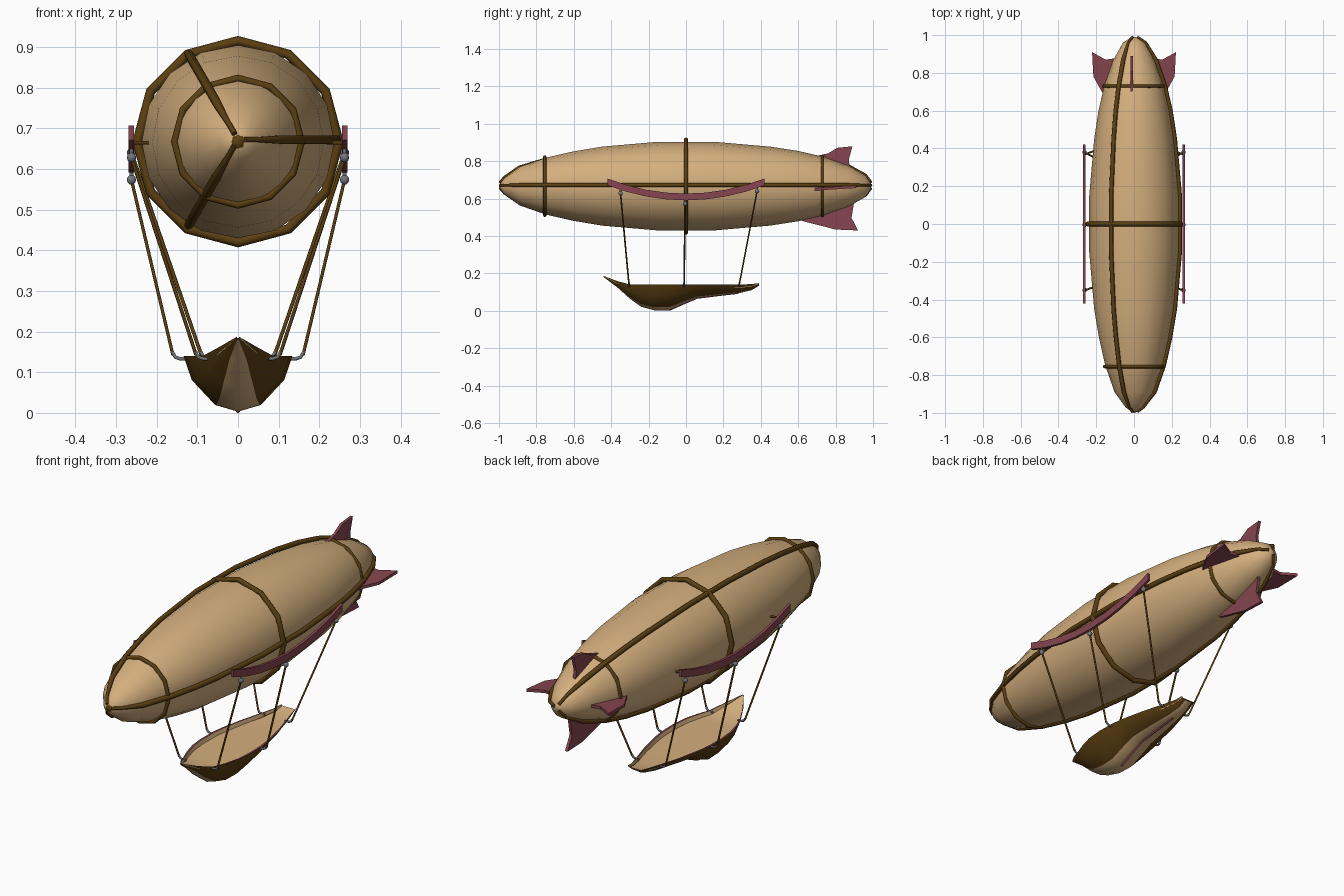
import bpy, bmesh, math
from mathutils import Vector

if "Cube" in bpy.data.objects:
    bpy.data.objects.remove(bpy.data.objects["Cube"])

ZC = 0.667  # height of the envelope axis


def material(name, rgb):
    m = bpy.data.materials.new(name)
    m.diffuse_color = (*rgb, 1)
    m.use_nodes = True
    m.node_tree.nodes["Principled BSDF"].inputs["Base Color"].default_value = m.diffuse_color
    return m


TAN = material("tan canvas", (0.66, 0.43, 0.21))
BROWN = material("dark brown wood", (0.105, 0.05, 0.006))
MAROON = material("maroon", (0.24, 0.06, 0.08))
GREY = material("grey metal", (0.17, 0.18, 0.20))


def smooth(ob, angle):
    bpy.ops.object.select_all(action='DESELECT')
    ob.select_set(True)
    bpy.context.view_layer.objects.active = ob
    bpy.ops.object.shade_smooth_by_angle(angle=math.radians(angle))


def loft(name, rings, mats, rule=lambda j: 0, angle=40):
    """Skin closed sections; rule(j) gives the material of strip j."""
    bm = bmesh.new()
    vs = [[bm.verts.new(p) for p in r] for r in rings]
    n = len(rings[0])
    for a, b in zip(vs, vs[1:]):
        for j in range(n):
            k = (j + 1) % n
            bm.faces.new((a[j], a[k], b[k], b[j])).material_index = rule(j)
    bm.faces.new(vs[0])
    bm.faces.new(vs[-1])
    bmesh.ops.recalc_face_normals(bm, faces=bm.faces)
    me = bpy.data.meshes.new(name)
    bm.to_mesh(me)
    bm.free()
    for m in mats:
        me.materials.append(m)
    ob = bpy.data.objects.new(name, me)
    bpy.context.collection.objects.link(ob)
    smooth(ob, angle)
    return ob


def tube(name, pts, r, mat, radii=None):
    cu = bpy.data.curves.new(name, 'CURVE')
    cu.dimensions = '3D'
    cu.bevel_depth = r
    cu.bevel_resolution = 1
    cu.use_fill_caps = True
    sp = cu.splines.new('POLY')
    sp.points.add(len(pts) - 1)
    for i, p in enumerate(pts):
        sp.points[i].co = (*p, 1)
        sp.points[i].radius = radii[i] if radii else 1
    ob = bpy.data.objects.new(name, cu)
    bpy.context.collection.objects.link(ob)
    cu.materials.append(mat)
    bpy.ops.object.select_all(action='DESELECT')
    ob.select_set(True)
    bpy.context.view_layer.objects.active = ob
    bpy.ops.object.convert(target='MESH')


def ball(name, loc, r, mat):
    bpy.ops.mesh.primitive_uv_sphere_add(segments=10, ring_count=6, radius=r, location=loc)
    ob = bpy.context.object
    ob.name = name
    ob.data.materials.append(mat)
    smooth(ob, 60)


# Envelope
profile = [(-0.995, 0.012), (-0.97, 0.045), (-0.89, 0.103), (-0.75, 0.152), (-0.6, 0.186),
           (-0.45, 0.211), (-0.15, 0.237), (0.15, 0.237), (0.45, 0.211), (0.6, 0.188),
           (0.73, 0.158), (0.87, 0.109), (0.96, 0.058), (0.99, 0.012)]
N = 16
loft("envelope", [[(r * math.cos(math.tau * i / N), y, ZC + r * math.sin(math.tau * i / N))
                   for i in range(N)] for y, r in profile], [TAN], angle=60)

# Lengthwise ribs and nose knob
for k in range(3):
    a = math.radians(120 * k)
    pts = [((r + 0.005) * math.cos(a), y, ZC + 0.005 + (r + 0.005) * math.sin(a)) for y, r in profile]
    tube(f"long_rib_{k + 1}", pts, 0.012, BROWN,
         [0.6 if abs(y) > 0.9 else 1 for y, r in profile])
ball("nose_knob", (0, -0.977, ZC), 0.023, BROWN)

# Hoops
for name, y, r, t in (("front_hoop", -0.755, 0.156, 0.009), ("middle_hoop", 0, 0.248, 0.012),
                      ("rear_hoop", 0.73, 0.159, 0.009)):
    bpy.ops.mesh.primitive_torus_add(major_segments=12, minor_segments=8, major_radius=r,
                                     minor_radius=t, location=(0, y, ZC),
                                     rotation=(math.pi / 2, 0, 0))
    bpy.context.object.name = name
    bpy.context.object.data.materials.append(BROWN)
    smooth(bpy.context.object, 50)

# Tail fins: outlines as (y, distance from axis)
small = [(0.68, 0.13), (0.69, 0.16), (0.76, 0.175), (0.81, 0.205), (0.89, 0.213), (0.87, 0.14), (0.88, 0.08)]
side = [(0.66, 0.14), (0.69, 0.165), (0.78, 0.215), (0.91, 0.222), (0.87, 0.15), (0.88, 0.08)]
large = [(0.61, 0.16), (0.62, 0.186), (0.80, 0.232), (0.92, 0.237), (0.885, 0.17), (0.90, 0.08)]
T = 0.007
loft("top_fin", [[(-0.012 + s * T, y, ZC + d) for y, d in small] for s in (-1, 1)], [MAROON], angle=20)
loft("bottom_fin", [[(s * T, y, ZC - d) for y, d in large] for s in (-1, 1)], [MAROON], angle=20)
for n, sx in (("left", -1), ("right", 1)):
    loft(n + "_fin", [[(sx * d, y, ZC - 0.01 + s * T + (y - 0.8) * 0.06) for y, d in side]
                      for s in (-1, 1)], [MAROON], angle=20)


# Side rails, struts and rigging
def rail_z(y):
    return 0.609 + 0.08 * (y / 0.42) ** 2


for n, sx in (("left", -1), ("right", 1)):
    rings = []
    for i in range(9):
        y = -0.42 + 0.105 * i
        z = rail_z(y)
        rings.append([(sx * 0.256, y, z - 0.018), (sx * 0.269, y, z - 0.018),
                      (sx * 0.269, y, z + 0.018), (sx * 0.256, y, z + 0.018)])
    loft(n + "_rail", rings, [MAROON], angle=20)
    for y in (-0.35, 0.37):
        tube(n + "_rail_strut", [(sx * 0.20, y + 0.02, rail_z(y)), (sx * 0.258, y, rail_z(y))], 0.005, BROWN)
    for yt, zt, yb, xb in ((-0.35, 0.628, -0.305, 0.103), (-0.005, 0.573, -0.01, 0.16),
                           (0.38, 0.64, 0.285, 0.09)):
        ball(n + "_pulley", (sx * 0.262, yt, zt), 0.012, GREY)
        tube(n + "_pulley_link", [(sx * 0.262, yt, zt), (sx * 0.262, yt, zt + 0.03)], 0.005, GREY)
        tube(n + "_rope", [(sx * 0.262, yt, zt), (sx * xb, yb, 0.142)], 0.0045, BROWN)
        tube(n + "_hook", [(sx * (xb + 0.002), yb, 0.15), (sx * (xb - 0.006), yb, 0.137),
                           (sx * (xb - 0.018), yb, 0.133), (sx * (xb - 0.036), yb, 0.133)], 0.005, GREY)

# Gondola: stations as (y, half width, rim height, keel height)
stations = [(-0.44, 0.003, 0.187, 0.180), (-0.37, 0.05, 0.16, 0.128), (-0.30, 0.085, 0.141, 0.065),
            (-0.24, 0.108, 0.14, 0.022), (-0.17, 0.127, 0.14, 0.003), (-0.09, 0.134, 0.14, 0.003),
            (0.0, 0.132, 0.14, 0.043), (0.06, 0.124, 0.14, 0.068), (0.18, 0.098, 0.14, 0.083),
            (0.28, 0.068, 0.141, 0.094), (0.35, 0.047, 0.143, 0.11), (0.39, 0.04, 0.148, 0.135)]


def section(y, w, zr, zb):
    h = zr - zb
    zd = max(zr - 0.018, zb + 0.6 * h)
    right = [(w, zr), (0.85 * w, zb + 0.57 * h), (0.42 * w, zb + 0.12 * h)]
    pts = right + [(0, zb)] + [(-x, z) for x, z in reversed(right)]
    pts += [(-0.93 * w, zr), (-0.88 * w, zd), (0.88 * w, zd), (0.93 * w, zr)]
    return [(x, y, z) for x, z in pts]


# strips: brown sides, tan belly and deck, maroon rim
strip = {0: 0, 1: 0, 2: 1, 3: 1, 4: 0, 5: 0, 6: 2, 7: 1, 8: 1, 9: 1, 10: 2}
loft("gondola", [section(*s) for s in stations], [BROWN, TAN, MAROON], lambda j: strip[j], 35)
tube("keel_strip", [(0, y, zb + 0.002) for y, w, zr, zb in stations[5:10]], 0.006, MAROON)
